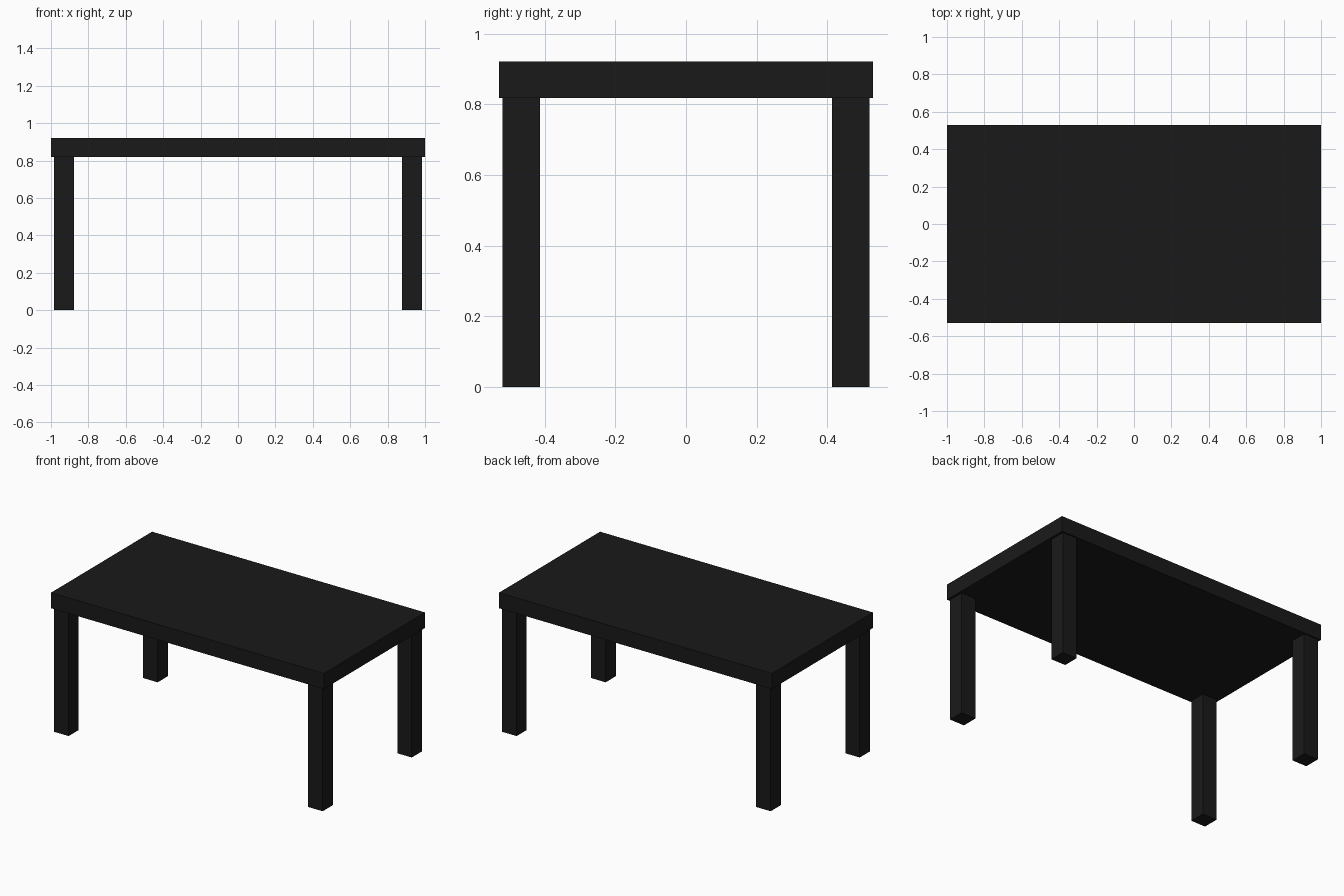
import bpy

if "Cube" in bpy.data.objects:
    bpy.data.objects.remove(bpy.data.objects["Cube"])

black = bpy.data.materials.new("black_finish")
black.diffuse_color = (0.01, 0.01, 0.01, 1)
black.use_nodes = True
black.node_tree.nodes["Principled BSDF"].inputs["Base Color"].default_value = black.diffuse_color


def box(name, centre, size):
    bpy.ops.mesh.primitive_cube_add(size=1, location=centre)
    ob = bpy.context.object
    ob.name = name
    ob.scale = size
    bpy.ops.object.transform_apply(location=False, rotation=False, scale=True)
    ob.data.materials.append(black)
    return ob


HEIGHT, UNDERSIDE, LEG = 0.921, 0.818, 0.106

# Table top
box("table_top", (0, 0, (HEIGHT + UNDERSIDE) / 2), (2.0, 1.058, HEIGHT - UNDERSIDE))

# Four square legs, slightly inset from the corners
for y_name, sy in (("front", -1), ("back", 1)):
    for x_name, sx in (("left", -1), ("right", 1)):
        box(f"{y_name}_{x_name}_leg", (sx * 0.931, sy * 0.466, UNDERSIDE / 2),
            (LEG, LEG, UNDERSIDE))
